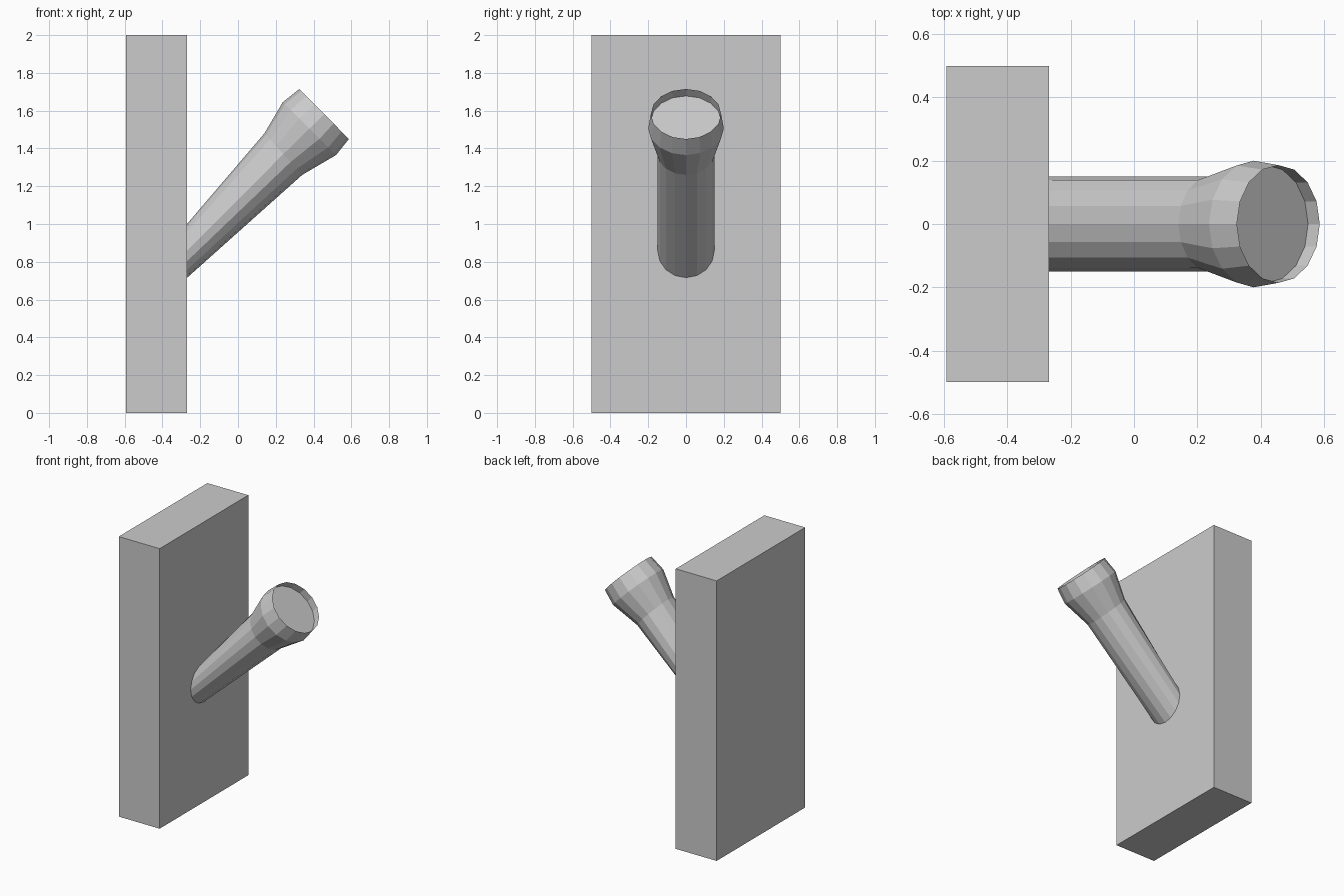
import bpy, bmesh, math
from mathutils import Vector

if "Cube" in bpy.data.objects:
    bpy.data.objects.remove(bpy.data.objects["Cube"])

SIDES = 16


def make_object(name, bm):
    bmesh.ops.recalc_face_normals(bm, faces=bm.faces)
    mesh = bpy.data.meshes.new(name)
    bm.to_mesh(mesh)
    bm.free()
    obj = bpy.data.objects.new(name, mesh)
    bpy.context.collection.objects.link(obj)
    return obj


# Wall board
bm = bmesh.new()
bmesh.ops.create_cube(bm, size=1)
bmesh.ops.scale(bm, vec=(0.323, 1, 2), verts=bm.verts)
bmesh.ops.translate(bm, vec=(-0.4305, 0, 1), verts=bm.verts)
make_object("board", bm)

# Slanted peg: each ring is (top x, top z, bottom x, bottom z, half width in y)
rings = [
    (-0.27, 1.00, -0.27, 0.715, 0.15),     # cut flush against the board
    (0.14, 1.48, 0.34, 1.26, 0.15),        # end of the shaft
    (0.237, 1.645, 0.519, 1.365, 0.20),    # widest part of the head
    (0.325, 1.715, 0.587, 1.45, 0.186),    # rim
    (0.288, 1.678, 0.550, 1.413, 0.186),   # floor of the shallow recess
]
bm = bmesh.new()
loops = []
for tx, tz, bx, bz, width in rings:
    top, bottom = Vector((tx, 0, tz)), Vector((bx, 0, bz))
    centre, half = (top + bottom) / 2, (top - bottom) / 2
    loops.append([
        bm.verts.new(centre + half * math.cos(a) + Vector((0, width * math.sin(a), 0)))
        for a in (2 * math.pi * i / SIDES for i in range(SIDES))
    ])
for a, b in zip(loops, loops[1:]):
    for i in range(SIDES):
        j = (i + 1) % SIDES
        bm.faces.new((a[i], a[j], b[j], b[i]))
bm.faces.new(loops[0])
bm.faces.new(loops[-1])
make_object("peg", bm)
